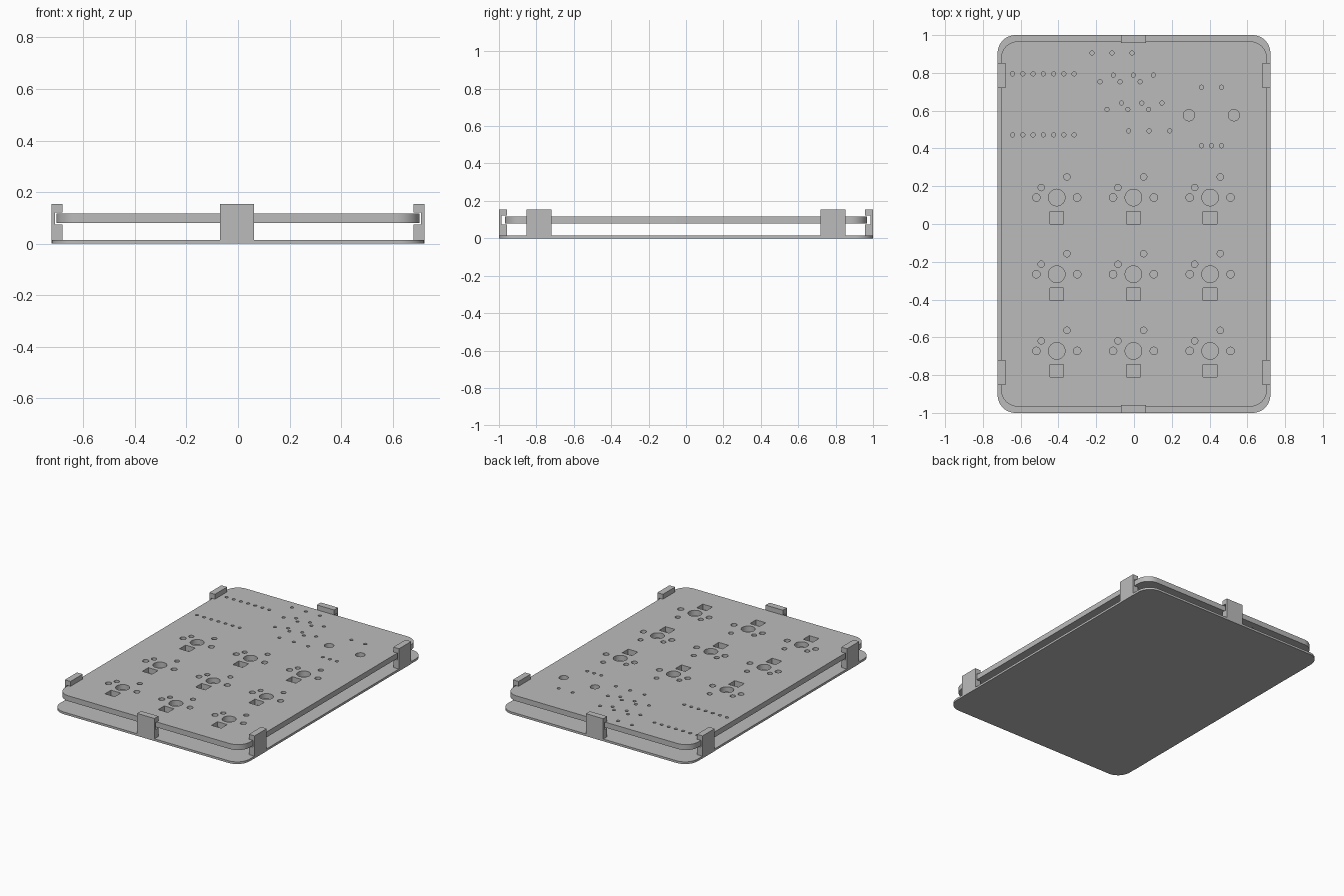
import bpy, bmesh, math
from mathutils import Matrix, Vector

cube = bpy.data.objects.get("Cube")
if cube:
    bpy.data.objects.remove(cube, do_unlink=True)

grey = bpy.data.materials.new("plain grey")
grey.use_nodes = True
grey.diffuse_color = (0.5, 0.5, 0.5, 1)
grey.node_tree.nodes["Principled BSDF"].inputs["Base Color"].default_value = (0.5, 0.5, 0.5, 1)


def add_prism(bm, points, direction):
    """Extrude a closed outline of 3D points along a direction."""
    face = bm.faces.new([bm.verts.new(p) for p in points])
    ext = bmesh.ops.extrude_face_region(bm, geom=[face])["geom"]
    verts = [g for g in ext if isinstance(g, bmesh.types.BMVert)]
    bmesh.ops.translate(bm, verts=verts, vec=direction)


def make_object(name, bm):
    bmesh.ops.recalc_face_normals(bm, faces=bm.faces)
    mesh = bpy.data.meshes.new(name)
    bm.to_mesh(mesh)
    bm.free()
    mesh.materials.append(grey)
    obj = bpy.data.objects.new(name, mesh)
    bpy.context.collection.objects.link(obj)
    return obj


def smooth(obj):
    bpy.ops.object.select_all(action="DESELECT")
    obj.select_set(True)
    bpy.context.view_layer.objects.active = obj
    bpy.ops.object.shade_smooth_by_angle(angle=math.radians(30))


def rounded_plate(name, hx, hy, radius, z0, z1, steps=12):
    points = []
    for k, (sx, sy) in enumerate([(1, 1), (-1, 1), (-1, -1), (1, -1)]):
        for i in range(steps + 1):
            a = math.pi / 2 * (k + i / steps)
            points.append((sx * (hx - radius) + radius * math.cos(a),
                           sy * (hy - radius) + radius * math.sin(a), z0))
    bm = bmesh.new()
    add_prism(bm, points, (0, 0, z1 - z0))
    return make_object(name, bm)


base = rounded_plate("base_plate", 0.722, 1.0, 0.095, 0, 0.015)
board = rounded_plate("circuit_board", 0.704, 0.967, 0.09, 0.08, 0.117)

# Cutters for the board holes
cut = bmesh.new()


def round_hole(x, y, r, sides=24):
    ring = [(x + r * math.cos(math.tau * i / sides),
             y + r * math.sin(math.tau * i / sides), 0.05) for i in range(sides)]
    add_prism(cut, ring, (0, 0, 0.1))


def square_hole(x, y, hx, hy):
    add_prism(cut, [(x - hx, y - hy, 0.05), (x + hx, y - hy, 0.05),
                    (x + hx, y + hy, 0.05), (x - hx, y + hy, 0.05)], (0, 0, 0.1))


# Key switch footprints, three by three
PITCH = 0.406
for col in range(3):
    for row in range(3):
        x, y = -0.409 + PITCH * col, 0.14 - PITCH * row
        round_hole(x, y, 0.044, 40)
        for side in (-1, 1):
            round_hole(x + side * 0.108, y, 0.02)
        round_hole(x - 0.082, y + 0.053, 0.017)
        round_hole(x + 0.054, y + 0.109, 0.017)
        square_hole(x, y - 0.106, 0.037, 0.033)

# Rows of pin holes: first x, y, count, spacing
pin_rows = [
    (-0.643, 0.795, 7, 0.0543), (-0.643, 0.472, 7, 0.0543),
    (-0.222, 0.905, 3, 0.106), (-0.109, 0.788, 3, 0.106),
    (-0.18, 0.753, 3, 0.106), (-0.066, 0.64, 3, 0.107),
    (-0.143, 0.607, 3, 0.11), (-0.029, 0.493, 3, 0.109),
    (0.357, 0.724, 2, 0.106), (0.357, 0.414, 3, 0.053),
]
for x, y, count, step in pin_rows:
    for i in range(count):
        round_hole(x + i * step, y, 0.011, 16)

# Mounting holes of the rotary knob
for x in (0.291, 0.529):
    round_hole(x, 0.576, 0.03, 32)

cutter = make_object("hole_cutter", cut)
cutter.hide_render = True
mod = board.modifiers.new("holes", "BOOLEAN")
mod.operation = "DIFFERENCE"
mod.solver = "EXACT"
mod.object = cutter
bpy.context.view_layer.objects.active = board
bpy.ops.object.modifier_apply(modifier=mod.name)
bpy.data.objects.remove(cutter, do_unlink=True)

smooth(base)
smooth(board)

# Clips: grooved profile as (inward depth, height)
D, WALL, TOP, LOW, HIGH = 0.043, 0.013, 0.155, 0.074, 0.121
profile = [(0, 0), (D, 0), (D, LOW), (WALL, LOW),
           (WALL, HIGH), (D, HIGH), (D, TOP), (0, TOP)]


def clip(name, x, y, angle):
    """Place a clip with its outer face at x, y, facing inward along angle."""
    turn = Matrix.Rotation(math.radians(angle), 3, "Z")
    half = 0.066
    points = [turn @ Vector((d, -half, z)) + Vector((x, y, 0)) for d, z in profile]
    bm = bmesh.new()
    add_prism(bm, points, turn @ Vector((0, 2 * half, 0)))
    make_object(name, bm)


clip("front_clip", -0.003, -1, 90)
clip("back_clip", -0.003, 1, -90)
for end, y in (("front", -0.786), ("back", 0.786)):
    clip(end + "_left_clip", 0.723, y, 180)
    clip(end + "_right_clip", -0.723, y, 0)
